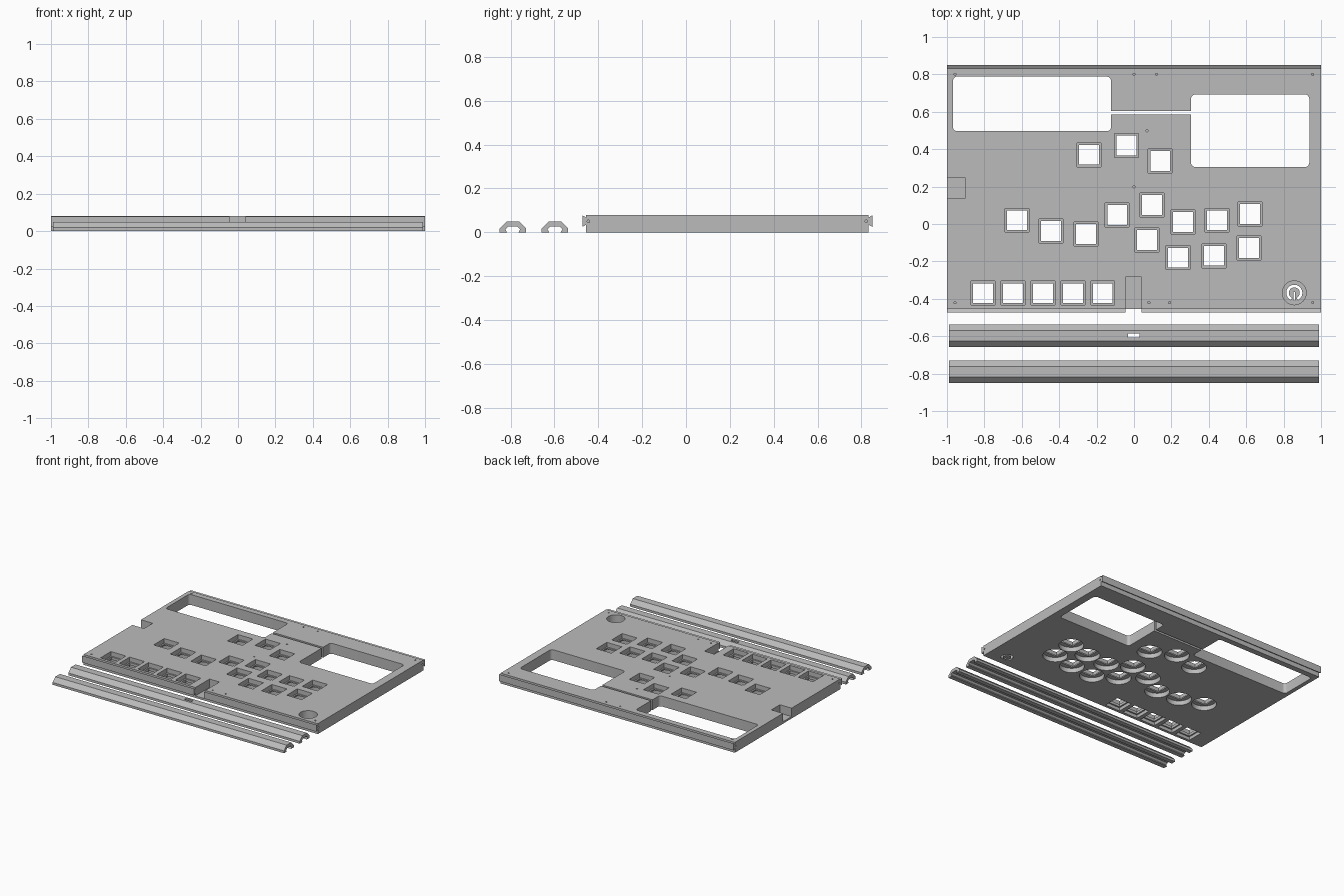
import bpy, bmesh, math
from mathutils import Matrix

if "Cube" in bpy.data.objects:
    bpy.data.objects.remove(bpy.data.objects["Cube"])

grey = bpy.data.materials.new("mid_grey")
grey.diffuse_color = (0.5, 0.5, 0.5, 1)
grey.use_nodes = True
grey.node_tree.nodes["Principled BSDF"].inputs["Base Color"].default_value = grey.diffuse_color


def add_prism(bm, pts, lo, hi, axis="Z"):
    """Extrude a closed outline: (x, y) along z, or (y, z) along x."""
    def place(p, t):
        return (p[0], p[1], t) if axis == "Z" else (t, p[0], p[1])
    a = [bm.verts.new(place(p, lo)) for p in pts]
    b = [bm.verts.new(place(p, hi)) for p in pts]
    bm.faces.new(a[::-1])
    bm.faces.new(b)
    n = len(pts)
    for i in range(n):
        j = (i + 1) % n
        bm.faces.new((a[i], a[j], b[j], b[i]))


def rect(x0, x1, y0, y1):
    return [(x0, y0), (x1, y0), (x1, y1), (x0, y1)]


def square(c, s):
    return rect(c[0] - s / 2, c[0] + s / 2, c[1] - s / 2, c[1] + s / 2)


def circle(c, r, n=32):
    return [(c[0] + r * math.cos(2 * math.pi * i / n),
             c[1] + r * math.sin(2 * math.pi * i / n)) for i in range(n)]


def rounded(x0, x1, y0, y1, r=0.022, n=5):
    pts = []
    for k, (cx, cy) in enumerate([(x1 - r, y1 - r), (x0 + r, y1 - r),
                                  (x0 + r, y0 + r), (x1 - r, y0 + r)]):
        for i in range(n + 1):
            t = math.pi / 2 * (k + i / n)
            pts.append((cx + r * math.cos(t), cy + r * math.sin(t)))
    return pts


def make(name, prisms):
    """Build one object from (outline, low, high, axis) prisms."""
    bm = bmesh.new()
    for p in prisms:
        add_prism(bm, *p)
    bmesh.ops.recalc_face_normals(bm, faces=bm.faces)
    me = bpy.data.meshes.new(name)
    bm.to_mesh(me)
    bm.free()
    me.materials.append(grey)
    ob = bpy.data.objects.new(name, me)
    bpy.context.collection.objects.link(ob)
    return ob


def cut(target, prisms):
    """Subtract a set of separate prisms from the target."""
    cutter = make("cutter", prisms)
    cutter.hide_render = True
    mod = target.modifiers.new("cut", "BOOLEAN")
    mod.operation, mod.solver, mod.object = "DIFFERENCE", "EXACT", cutter
    bpy.context.view_layer.objects.active = target
    bpy.ops.object.modifier_apply(modifier=mod.name)
    bpy.data.objects.remove(cutter)


def smooth(ob):
    bpy.ops.object.select_all(action="DESELECT")
    ob.select_set(True)
    bpy.context.view_layer.objects.active = ob
    bpy.ops.object.shade_smooth_by_angle(angle=math.radians(30))


T = 0.08            # panel thickness
F, B = -0.455, 0.832  # body front and back

# Panel with a flared joining ridge along the front and back edges
panel = make("panel", [([
    (F, 0), (B, 0), (B, 0.035), (0.85, 0.025), (0.85, 0.078), (B, 0.067), (B, T),
    (F, T), (F, 0.067), (-0.473, 0.078), (-0.473, 0.025), (F, 0.035)], -1, 1, "X")])

# Button positions
buttons = [(-.24, .37), (-.04, .42), (.14, .337), (-.625, .02), (-.443, -.037),
           (-.257, -.053), (-.09, .048), (.097, .102), (.07, -.085), (.262, .011),
           (.235, -.18), (.444, .02), (.428, -.17), (.62, .053), (.615, -.128)]
row = [(-.807 + .16 * i, -.37) for i in range(5)]
knob = (.857, -.368)

# Top pockets: button seats, knob well, side notch and front notch
cut(panel, [(square(c, .128), .045, .12) for c in buttons + row]
    + [(circle(knob, .064, 40), .01, .12),
       (rect(-1.1, -.9, .14, .245), .015, .12),
       (rect(-.045, .04, -.6, -.283), .015, .12)])

# Underside pockets: round under the buttons, square under the row
cut(panel, [(circle(c, .088, 40), -.05, .035) for c in buttons]
    + [(square(c, .128), -.05, .025) for c in row])

# Through openings: button holes and two screen windows
cut(panel, [(square(c, .106), -.06, .13) for c in buttons + row]
    + [(rounded(-.968, -.123, .497, .788), -.06, .13),
       (rounded(.305, .937, .305, .692), -.06, .13)])

# Thin cable slot joining the windows
cut(panel, [(rect(-.14, .32, .585, .603), -.07, .14)])

# Knob floor: broken ring and a bar
arc = [math.radians(-90 + 25 + 310 * i / 28) for i in range(29)]
ring = [(knob[0] + .043 * math.cos(t), knob[1] + .043 * math.sin(t)) for t in arc]
ring += [(knob[0] + .029 * math.cos(t), knob[1] + .029 * math.sin(t)) for t in arc[::-1]]
cut(panel, [(ring, -.05, .03),
            (rect(knob[0] - .005, knob[0] + .005, knob[1] - .04, knob[1] + .004), -.05, .03)])

# Blind screw holes in the top and in both ends
screws = [(-.957, .8), (0, .8), (.12, .8), (.955, .8), (.07, .498), (0, .198),
          (-.957, -.42), (.08, -.42), (.19, -.42), (.955, -.42)]
cut(panel, [(circle(c, .006, 12), .04, .12) for c in screws]
    + [(circle((y, .05), .006, 12), x0, x1, "X")
       for y in (-.445, .822) for x0, x1 in ((-1.1, -.97), (.97, 1.1))])
smooth(panel)

# Two clip rails with an open, undercut channel below
section = [(-.06, 0), (-.06, .018), (-.028, .05), (.028, .05), (.06, .018), (.06, 0),
           (.026, 0), (.034, .014), (.022, .026), (-.022, .026), (-.034, .014), (-.026, 0)]
for name, y in (("front_rail", -.79), ("rear_rail", -.598)):
    rail = make(name, [([(y + p, z) for p, z in section], -.988, .988, "X")])
    if name == "rear_rail":
        cut(rail, [(rect(-.032, .03, -.607, -.586), -.05, .1)])
